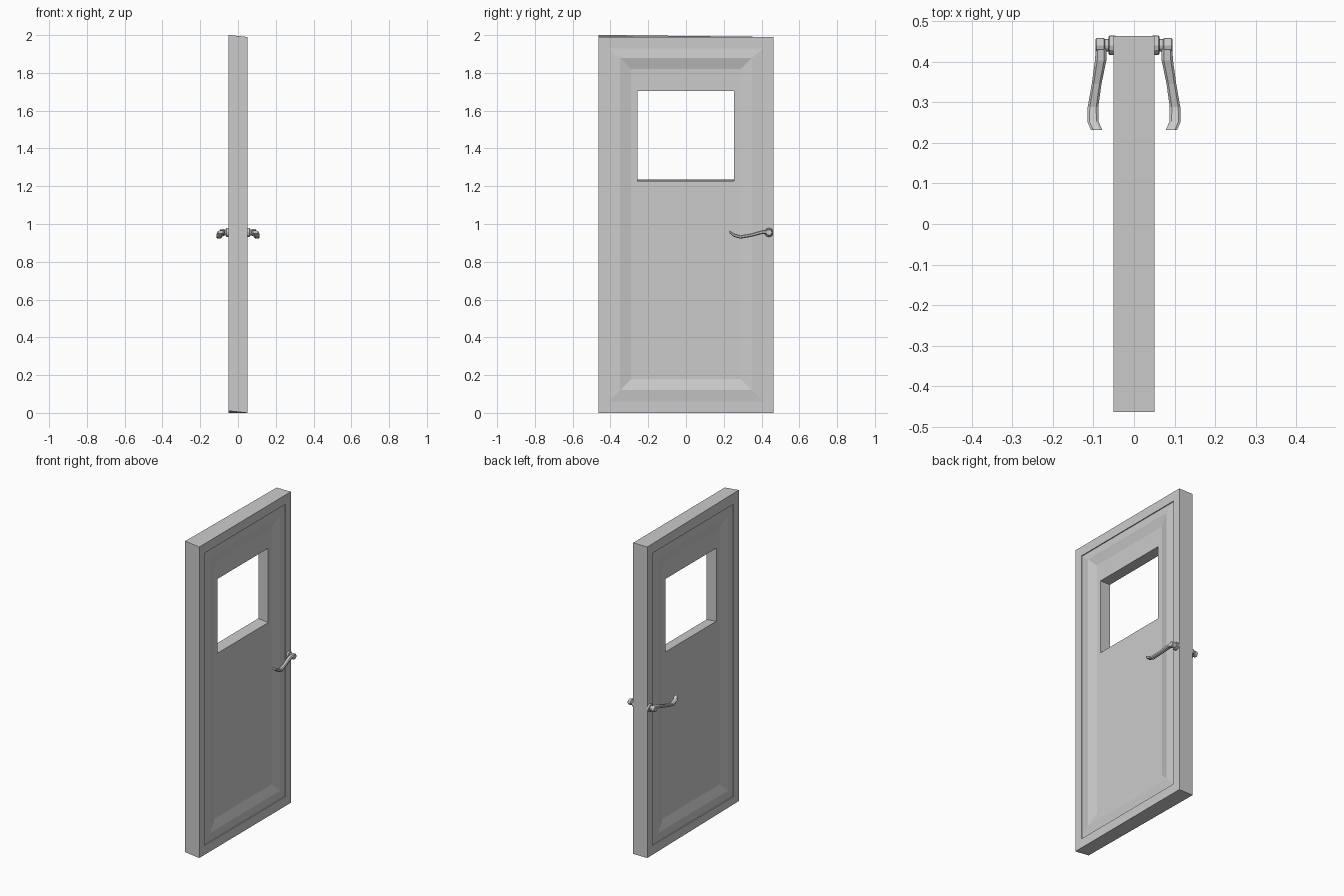
import bpy, bmesh
from math import cos, sin, pi
from mathutils import Vector

if "Cube" in bpy.data.objects:
    bpy.data.objects.remove(bpy.data.objects["Cube"])


def make_object(name, bm):
    bmesh.ops.recalc_face_normals(bm, faces=bm.faces)
    mesh = bpy.data.meshes.new(name)
    bm.to_mesh(mesh)
    bm.free()
    ob = bpy.data.objects.new(name, mesh)
    bpy.context.collection.objects.link(ob)
    return ob


def loft(name, rings, closed=False):
    """Skin a row of equal-sized point rings; cap the ends unless closed."""
    bm = bmesh.new()
    loops = [[bm.verts.new(p) for p in ring] for ring in rings]
    pairs = list(zip(loops, loops[1:]))
    if closed:
        pairs.append((loops[-1], loops[0]))
    else:
        bm.faces.new(loops[0])
        bm.faces.new(loops[-1])
    for a, b in pairs:
        n = len(a)
        for i in range(n):
            j = (i + 1) % n
            bm.faces.new((a[i], a[j], b[j], b[i]))
    return make_object(name, bm)


def rect(y0, y1, z0, z1, x):
    return [Vector((x, y, z)) for y, z in ((y0, z0), (y1, z0), (y1, z1), (y0, z1))]


def mirror_x(ob):
    mod = ob.modifiers.new("mirror", 'MIRROR')
    mod.use_axis[0] = True
    mod.mirror_object = door
    return ob


# Door: rim, groove, raised moulding, sunken panel and window opening
profile = [
    (-.463, .463, 0, 1.99, .05),
    (-.41, .41, .06, 1.93, .05),
    (-.41, .41, .06, 1.93, .044),
    (-.35, .35, .12, 1.88, .051),
    (-.29, .29, .18, 1.82, .035),
    (-.257, .255, 1.228, 1.703, .035),
]
front = [rect(*p) for p in profile]
back = [rect(*p[:4], -p[4]) for p in reversed(profile)]
for i in (0, 3):                       # the slightly raised corner
    back[-1][i].z += .011
for i in (0, 1):                       # sloping window sill
    back[0][i].z += .008
door = loft("door_panel", front + back, closed=True)

# Handle rosette and spindle, turned about the x axis
HY, HZ = .44, .955


def disc(x, r, n=12):
    return [(x, HY + r * cos(2 * pi * i / n), HZ + r * sin(2 * pi * i / n)) for i in range(n)]


mirror_x(loft("handle_rosette", [disc(.045, .024), disc(.06, .024), disc(.063, .02)]))
mirror_x(loft("handle_spindle", [disc(.06, .015), disc(.072, .015),
                                 disc(.074, .018), disc(.092, .018), disc(.095, .015)]))

# Lever: chamfered section swept along a drooping curve
path = [  # x, y, z, half width, half height
    (.081, .436, .957, .013, .012),
    (.082, .403, .957, .014, .010),
    (.092, .345, .941, .012, .009),
    (.101, .288, .931, .013, .009),
    (.101, .252, .942, .014, .009),
    (.092, .231, .958, .014, .007),
]
rings = []
for x, y, z, w, h in path:
    corners = [(1, .5), (.6, 1), (-.6, 1), (-1, .5), (-1, -.5), (-.6, -1), (.6, -1), (1, -.5)]
    rings.append([(x + w * a, y, z + h * b) for a, b in corners])
mirror_x(loft("handle_lever", rings))
